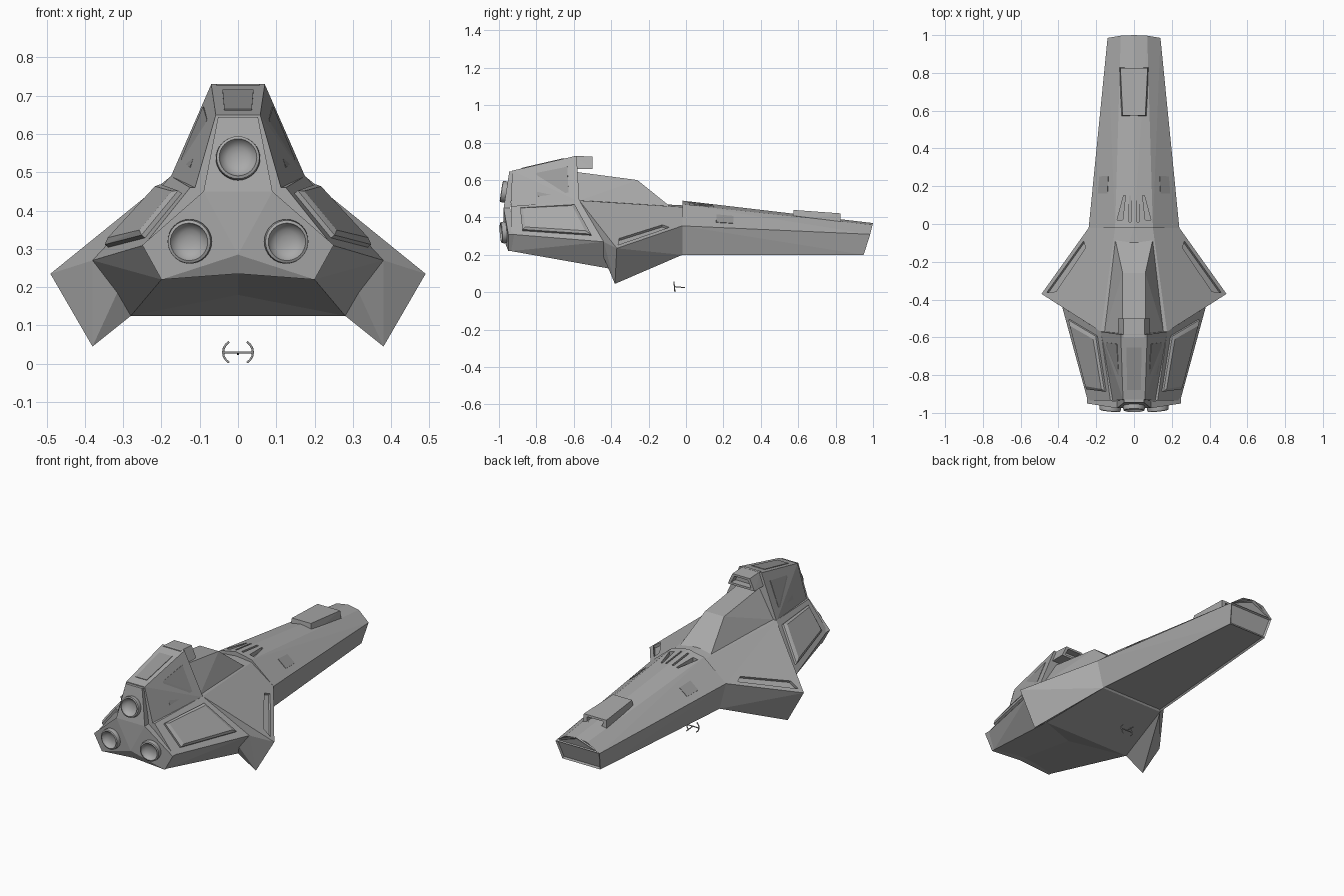
import bpy, bmesh, math
from mathutils import Vector

cube = bpy.data.objects.get("Cube")
if cube:
    bpy.data.objects.remove(cube)


def material(name, value):
    m = bpy.data.materials.new(name)
    m.use_nodes = True
    m.diffuse_color = (value, value, value, 1)
    m.node_tree.nodes["Principled BSDF"].inputs["Base Color"].default_value = m.diffuse_color
    return m


HULL = material("hull grey", 0.4)
PANEL = material("panel grey", 0.32)


def finish(name, bm, mat=HULL):
    bmesh.ops.recalc_face_normals(bm, faces=bm.faces)
    mesh = bpy.data.meshes.new(name)
    bm.to_mesh(mesh)
    bm.free()
    mesh.materials.append(mat)
    obj = bpy.data.objects.new(name, mesh)
    bpy.context.collection.objects.link(obj)
    return obj


def flip(points, side):
    return [Vector((p[0] * side, p[1], p[2])) for p in points]


def both(points):
    return flip(points, 1) + flip(points, -1)


def solid(name, points, mat=HULL, inset=None):
    """Convex faceted block around the points, with optional recessed faces."""
    bm = bmesh.new()
    for p in points:
        bm.verts.new(p)
    bmesh.ops.remove_doubles(bm, verts=bm.verts, dist=0.0001)
    res = bmesh.ops.convex_hull(bm, input=bm.verts)
    junk = {v for v in res["geom_interior"] + res["geom_unused"] if isinstance(v, bmesh.types.BMVert)}
    bmesh.ops.delete(bm, geom=list(junk), context="VERTS")
    bmesh.ops.dissolve_limit(bm, angle_limit=0.02, verts=bm.verts, edges=bm.edges)
    bmesh.ops.recalc_face_normals(bm, faces=bm.faces)
    if inset:
        bm.normal_update()
        chosen = [f for f in bm.faces if inset(f.normal)]
        bmesh.ops.inset_individual(bm, faces=chosen, thickness=0.012, depth=-0.008)
    return finish(name, bm, mat)


def cut(target, points):
    """Carve a convex recess out of a part."""
    cutter = solid("cutter", points)
    cutter.hide_render = True
    mod = target.modifiers.new("recess", "BOOLEAN")
    mod.operation = "DIFFERENCE"
    mod.object = cutter
    bpy.context.view_layer.objects.active = target
    bpy.ops.object.modifier_apply(modifier=mod.name)
    bpy.data.objects.remove(cutter)


def block(x, y, z):
    return [(a, b, c) for a in x for b in y for c in z]


def patch(quad, uvs, low, high):
    """Slab over a region of a four-cornered surface, u along a-b and v along a-d."""
    a, b, c, d = [Vector(p) for p in quad]
    n = (c - a).cross(d - b).normalized()
    if n.z < 0:
        n = -n
    base = [a.lerp(b, u).lerp(d.lerp(c, u), v) for u, v in uvs]
    return [p + n * h for p in base for h in (low, high)]


def rect(u0, u1, v0, v1):
    return [(u0, v0), (u1, v0), (u1, v1), (u0, v1)]


# Shared corners of the hull, left side
root_front = (0.24, -0.02, 0.355)
root_back = (0.175, -0.57, 0.49)
wing_tip = (0.49, -0.37, 0.235)
wing_low = (0.38, -0.38, 0.045)
belly = (0.28, -0.4, 0.125)
belly_front = (0.2, -0.02, 0.2)
shoulder = (0.38, -0.44, 0.27)
stern_top = (0.125, -0.935, 0.46)
stern_side = (0.245, -0.935, 0.31)
stern_low = (0.2, -0.935, 0.22)

# Long nose with recessed end and underside
nose_a, nose_b = (0.1, -0.02, 0.47), (0.07, 0.997, 0.36)
nose_edge = (0.14, 0.985, 0.31)
nose = solid("nose", both([belly_front, root_front, nose_a, (0, -0.02, 0.49), (0.12, 0.95, 0.2),
                           nose_edge, nose_b, (0, 1, 0.37)]),
             inset=lambda n: n.z < -0.9 or n.y > 0.9)
for s in (1, -1):
    cut(nose, flip(block((0.016, 0.026), (0.01, 0.15), (0.462, 0.6)), s))
    cut(nose, flip([(x, y, z) for x, y in ((0.045, 0.15), (0.055, 0.15), (0.06, 0.02), (0.09, 0.02))
                    for z in (0.445, 0.6)], s))

# Nose intake box
box = solid("nose_intake", both([(0.078, 0.83, 0.36), (0.07, 0.57, 0.38), (0.06, 0.575, 0.44),
                                 (0.072, 0.825, 0.422)]))
cut(box, block((-0.05, 0.05), (0.79, 0.9), (0.385, 0.41)))

# Middle fuselage and cockpit hump
solid("fuselage", both([belly_front, root_front, (0.1, -0.02, 0.455), (0, -0.02, 0.465), belly, root_back,
                        (0, -0.57, 0.495), (0, -0.55, 0.18)]))
solid("cockpit_hump", both([(0.1, -0.08, 0.455), (0.085, -0.1, 0.47), (0.06, -0.26, 0.6), (0.06, -0.6, 0.645),
                            (0.165, -0.6, 0.48), (0.115, -0.26, 0.46)]))

# Rear tower with roof and side plates
roof, roof_back = (0.07, -0.585, 0.73), (0.058, -0.93, 0.65)
tower_back = (0.115, -0.935, 0.45)
solid("tower", both([roof, (0.177, -0.57, 0.485), roof_back, tower_back]))
solid("roof_plate", patch([roof, (-0.07, -0.585, 0.73), (-0.058, -0.93, 0.65), roof_back],
                          rect(0.2, 0.8, 0.2, 0.85), -0.004, 0.003), PANEL)
scoop = solid("tower_scoop", both([(0.055, -0.5, 0.725), (0.055, -0.6, 0.73), (0.085, -0.5, 0.66),
                                   (0.085, -0.6, 0.66)]))
cut(scoop, both([(0.042, y, 0.713) for y in (-0.54, -0.4)] + [(0.064, y, 0.672) for y in (-0.54, -0.4)]))

for s, side in ((1, "left"), (-1, "right")):
    # Flared lower body with raised side panel
    solid(side + "_lower_body", flip([stern_top, stern_side, stern_low, (0, -0.935, 0.46), (0, -0.935, 0.24),
                                      root_back, (0, -0.57, 0.49), shoulder, belly, (0, -0.55, 0.18)], s))
    quad = [stern_top, stern_side, shoulder, root_back]
    raised = patch(quad, [(0.12, 0.13), (0.85, 0.13), (0.86, 0.9), (0.12, 0.9)], -0.02, 0.012)
    raised += patch(quad, [(0.17, 0.17), (0.8, 0.17), (0.81, 0.85), (0.17, 0.85)], 0, 0.022)
    solid(side + "_body_panel", flip(raised, s))
    # Downturned wing with a slot along its leading edge
    wing = solid(side + "_wing", flip([root_front, root_back, wing_tip, wing_low, belly, belly_front, shoulder], s))
    fourth = Vector(wing_tip) + Vector(root_back) - Vector(root_front)
    slot = [(0.12, 0.05), (0.9, 0.05), (0.73, 0.15), (0.1, 0.13)]
    cut(wing, flip(patch([root_front, wing_tip, fourth, root_back], slot, -0.015, 0.03), s))
    # Thin plates on tower and nose flanks
    solid(side + "_tower_plate", flip(patch([roof, (0.177, -0.57, 0.485), tower_back, roof_back],
                                            rect(0.2, 0.78, 0.15, 0.62), -0.005, 0.004), s), PANEL)
    solid(side + "_nose_plate", flip(patch([nose_a, root_front, nose_edge, nose_b],
                                           rect(0.35, 0.75, 0.18, 0.27), -0.004, 0.003), s), PANEL)

# Faceted stern plate holding the engines
half = [(0.052, -0.945, 0.645), (0.09, -0.975, 0.45), (0.25, -0.95, 0.31), (0.2, -0.95, 0.22)]
centre, keel = Vector((0, -0.975, 0.285)), Vector((0, -0.95, 0.235))
bm = bmesh.new()
a, b, c, d = [[bm.verts.new(p) for p in flip([h], 1) + flip([h], -1)] for h in half]
e, f = bm.verts.new(centre), bm.verts.new(keel)
bm.faces.new((a[0], a[1], b[1], b[0]))
bm.faces.new((b[0], b[1], e))
for i in (0, 1):
    bm.faces.new((b[i], c[i], e))
    bm.faces.new((c[i], d[i], e))
    bm.faces.new((d[i], f, e))
rim = bmesh.ops.extrude_edge_only(bm, edges=[g for g in bm.edges if g.is_boundary])["geom"]
bmesh.ops.translate(bm, vec=(0, 0.035, 0), verts=[v for v in rim if isinstance(v, bmesh.types.BMVert)])
finish("stern_plate", bm)


def engine(name, x, z, plane):
    """Dished nozzle standing on one facet of the stern plate."""
    p, q, r = [Vector(v) for v in plane]
    n = (q - p).cross(r - p).normalized()
    if n.y > 0:
        n = -n
    y = p.y - (n.x * (x - p.x) + n.z * (z - p.z)) / n.y
    profile = [(0.054, -0.02), (0.058, 0.01), (0.056, 0.024), (0.049, 0.027), (0.044, 0.016),
               (0.03, 0.006), (0.014, 0.002), (0, 0.001)]
    bm = bmesh.new()
    vs = [bm.verts.new((r, 0, h)) for r, h in profile]
    es = [bm.edges.new(pair) for pair in zip(vs, vs[1:])]
    bmesh.ops.spin(bm, geom=vs + es, cent=(0, 0, 0), axis=(0, 0, 1), angle=math.tau, steps=32)
    bmesh.ops.remove_doubles(bm, verts=bm.verts, dist=0.0001)
    obj = finish(name, bm)
    obj.location = (x, y, z)
    obj.rotation_euler = n.to_track_quat("Z", "Y").to_euler()
    bpy.ops.object.select_all(action="DESELECT")
    obj.select_set(True)
    bpy.context.view_layer.objects.active = obj
    bpy.ops.object.shade_smooth_by_angle(angle=math.radians(40))


engine("top_engine", 0, 0.535, [half[0], half[1], (-0.09, -0.975, 0.45)])
for s, side in ((1, "left"), (-1, "right")):
    engine(side + "_engine", 0.125 * s, 0.32, flip([half[1], half[2], centre], s))


# Small antenna hanging below the belly
def rod(name, points):
    data = bpy.data.curves.new(name, "CURVE")
    data.dimensions = "3D"
    data.bevel_depth, data.bevel_resolution, data.use_fill_caps = 0.003, 1, True
    data.materials.append(HULL)
    line = data.splines.new("POLY")
    line.points.add(len(points) - 1)
    for p, co in zip(line.points, points):
        p.co = (*co, 1)
    bpy.context.collection.objects.link(bpy.data.objects.new(name, data))


for s, side in ((1, "left"), (-1, "right")):
    arc = [math.radians(t) for t in range(-60, 61, 20)]
    rod(side + "_antenna_arc", [(s * (0.008 + 0.031 * math.cos(t)), -0.062 - 0.003 * math.sin(t),
                                 0.03 + 0.031 * math.sin(t)) for t in arc])
rod("antenna_bar", [(-0.039, -0.062, 0.03), (0.039, -0.062, 0.03)])
rod("antenna_stem", [(0, -0.062, 0.03), (0, -0.04, 0.028), (0, -0.005, 0.025)])
